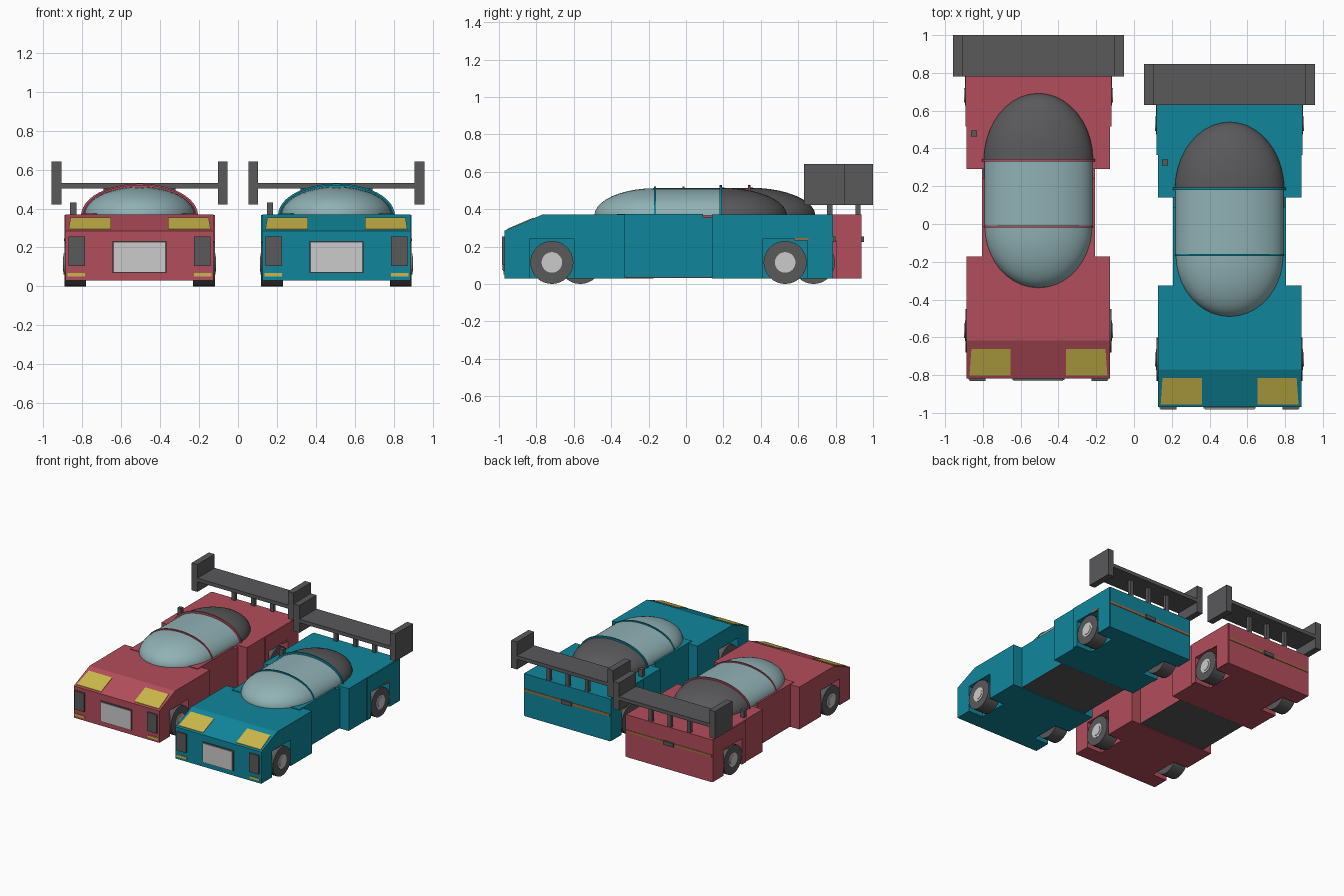
import bpy, bmesh, math
from mathutils import Matrix

if "Cube" in bpy.data.objects:
    bpy.data.objects.remove(bpy.data.objects["Cube"])


def material(name, rgb):
    m = bpy.data.materials.new(name)
    m.diffuse_color = (*rgb, 1)
    m.use_nodes = True
    m.node_tree.nodes["Principled BSDF"].inputs["Base Color"].default_value = m.diffuse_color
    return m


RED = material("red_paint", (0.45, 0.075, 0.105))
TEAL = material("teal_paint", (0.005, 0.24, 0.33))
DARK = material("dark_trim", (0.1, 0.1, 0.105))
GLASS = material("pale_glass", (0.28, 0.44, 0.46))
YELLOW = material("yellow_lamp", (0.6, 0.48, 0.07))
ORANGE = material("orange_strip", (0.35, 0.15, 0.05))
ORIGIN = [0, 0]


def finish(name, bm, mat=None, smooth=False):
    bmesh.ops.recalc_face_normals(bm, faces=bm.faces)
    me = bpy.data.meshes.new(name)
    bm.to_mesh(me)
    bm.free()
    ob = bpy.data.objects.new(name, me)
    ob.location = (ORIGIN[0], ORIGIN[1], 0)
    bpy.context.collection.objects.link(ob)
    if mat:
        me.materials.append(mat)
    if smooth:
        bpy.ops.object.select_all(action='DESELECT')
        ob.select_set(True)
        bpy.context.view_layer.objects.active = ob
        bpy.ops.object.shade_smooth_by_angle(angle=math.radians(35))
    return ob


def box(name, x, y, z, mat=None):
    """Box from (min, max) ranges."""
    bm = bmesh.new()
    bmesh.ops.create_cube(bm, size=1)
    for v in bm.verts:
        v.co = [(r[0] + r[1]) / 2 + c * (r[1] - r[0]) for r, c in zip((x, y, z), v.co)]
    return finish(name, bm, mat)


def pair(name, x, y, z, mat=None):
    for s, side in ((-1, "left"), (1, "right")):
        box(f"{side}_{name}", sorted((s * x[0], s * x[1])), y, z, mat)


def prism(name, profile, x, mat):
    """Side profile (y, z) extruded across x."""
    bm = bmesh.new()
    f = bm.faces.new([bm.verts.new((x[0], y, z)) for y, z in profile])
    r = bmesh.ops.extrude_face_region(bm, geom=[f])
    bmesh.ops.translate(bm, vec=(x[1] - x[0], 0, 0),
                        verts=[v for v in r["geom"] if isinstance(v, bmesh.types.BMVert)])
    return finish(name, bm, mat)


def cut_arches(ob, yc):
    for s in (-1, 1):
        c = box("arch_cutter", sorted((s * 0.25, s * 0.5)), (yc - 0.12, yc + 0.12), (-0.05, 0.24))
        c.hide_render = True
        m = ob.modifiers.new("arch", 'BOOLEAN')
        m.operation, m.object, m.solver = 'DIFFERENCE', c, 'EXACT'
        bpy.context.view_layer.objects.active = ob
        bpy.ops.object.modifier_apply(modifier=m.name)
        bpy.data.objects.remove(c, do_unlink=True)


def canopy(name, stations, mat, base=0.365, segs=24):
    """Half-elliptical hoops (y, half width, height) joined into a shell."""
    bm = bmesh.new()
    rows = [[bm.verts.new((w * math.cos(math.pi * i / segs), y, base + h * math.sin(math.pi * i / segs)))
             for i in range(segs + 1)] for y, w, h in stations]
    for a, b in zip(rows, rows[1:]):
        for i in range(segs):
            bm.faces.new((a[i], a[i + 1], b[i + 1], b[i]))
    for row in (rows[0], rows[-1]):
        bm.faces.new(row)
    return finish(name, bm, mat, True)


def taper(y0, y1, w, h, n=10):
    """Quarter-ellipsoid stations from full size at y0 to a tip at y1."""
    out = []
    for i in range(n + 1):
        t = math.radians(88.5) * i / n
        out.append((y0 + (y1 - y0) * math.sin(t), w * math.cos(t), h * math.cos(t)))
    return out


def disc(name, x0, x1, y, z, r, mat=None, segs=32):
    bm = bmesh.new()
    bmesh.ops.create_cone(bm, cap_ends=True, segments=segs, radius1=r, radius2=r, depth=abs(x1 - x0),
                          matrix=Matrix.Translation(((x0 + x1) / 2, y, z)) @ Matrix.Rotation(math.pi / 2, 4, 'Y'))
    finish(name, bm, mat, True)


def headlight(side):
    """Thin slab lying on the sloped nose."""
    bm = bmesh.new()
    front, back = (-0.955, 0.2914), (-0.815, 0.3509)
    rows = []
    for lift in (-0.005, 0.004):
        rows.append([bm.verts.new((side * x, y, z + lift)) for x, (y, z) in
                     ((0.147, front), (0.365, front), (0.355, back), (0.147, back))])
    a, b = rows
    bm.faces.new(a)
    bm.faces.new(b)
    for i in range(4):
        j = (i + 1) % 4
        bm.faces.new((a[i], a[j], b[j], b[i]))
    finish("headlight", bm, YELLOW)


def car(cx, dy, paint):
    ORIGIN[:] = [cx, dy]
    # body sections: wedge nose, narrow cabin, rear quarters
    nose = prism("nose_body", [(-0.97, 0.03), (-0.97, 0.285), (-0.77, 0.37), (-0.325, 0.37), (-0.325, 0.03)],
                 (-0.38, 0.38), paint)
    cut_arches(nose, -0.717)
    box("cabin_body", (-0.3, 0.3), (-0.325, 0.14), (0.037, 0.355), paint)
    box("cabin_deck", (-0.3, 0.3), (-0.37, 0.09), (0.35, 0.375), paint)
    box("floor_panel", (-0.3, 0.3), (-0.32, 0.135), (0.033, 0.04), DARK)
    rear = prism("rear_body", [(0.14, 0.03), (0.14, 0.37), (0.785, 0.37), (0.785, 0.03)], (-0.38, 0.38), paint)
    cut_arches(rear, 0.53)
    quarter = prism("rear_quarters", [(0.365, 0.032), (0.365, 0.368), (0.783, 0.368), (0.783, 0.032)],
                    (-0.387, 0.387), paint)
    cut_arches(quarter, 0.53)

    # canopy with hoops
    canopy("windscreen", taper(-0.165, -0.49, 0.285, 0.147), GLASS)
    canopy("roof_glass", [(-0.165, 0.287, 0.147), (0.185, 0.287, 0.147)], GLASS)
    canopy("rear_canopy", taper(0.185, 0.54, 0.29, 0.15), DARK)
    canopy("front_hoop", [(-0.17, 0.29, 0.157), (-0.16, 0.29, 0.157)], paint)
    canopy("rear_hoop", [(0.18, 0.3, 0.163), (0.192, 0.3, 0.163)], paint)

    # wheels
    for yc in (-0.717, 0.53):
        for s in (-1, 1):
            disc("tyre", s * 0.275, s * 0.387, yc, 0.115, 0.115, DARK)
            disc("rim", s * 0.38, s * 0.39, yc, 0.115, 0.055)
            disc("hub", s * 0.38, s * 0.394, yc, 0.115, 0.038)
            box("axle", sorted((s * 0.24, s * 0.28)), (yc - 0.02, yc + 0.02), (0.095, 0.135), DARK)

    # nose details
    for s in (-1, 1):
        headlight(s)
    pair("grille", (0.28, 0.365), (-0.983, -0.965), (0.105, 0.255), DARK)
    pair("fog_lamp", (0.28, 0.37), (-0.976, -0.965), (0.05, 0.068), YELLOW)
    box("plate_frame", (-0.138, 0.138), (-0.978, -0.965), (0.068, 0.232), DARK)
    box("number_plate", (-0.131, 0.131), (-0.983, -0.97), (0.075, 0.225))

    # tail details
    box("tail_strip", (-0.38, 0.38), (0.78, 0.789), (0.23, 0.25), ORANGE)
    box("tail_latch", (-0.045, 0.045), (0.78, 0.8), (0.225, 0.255), DARK)
    pair("side_marker", (0.38, 0.389), (0.58, 0.655), (0.232, 0.246), ORANGE)
    box("intake_post", (-0.357, -0.325), (0.31, 0.342), (0.36, 0.43), DARK)

    # rear wing
    box("wing_blade", (-0.42, 0.42), (0.63, 0.848), (0.503, 0.532), DARK)
    pair("wing_endplate", (0.402, 0.453), (0.63, 0.848), (0.422, 0.642), DARK)
    for x in (-0.17, 0, 0.17):
        box("wing_strut", (x - 0.015, x + 0.015), (0.755, 0.782), (0.36, 0.51), DARK)


car(0.506, 0, TEAL)
car(-0.506, 0.152, RED)
